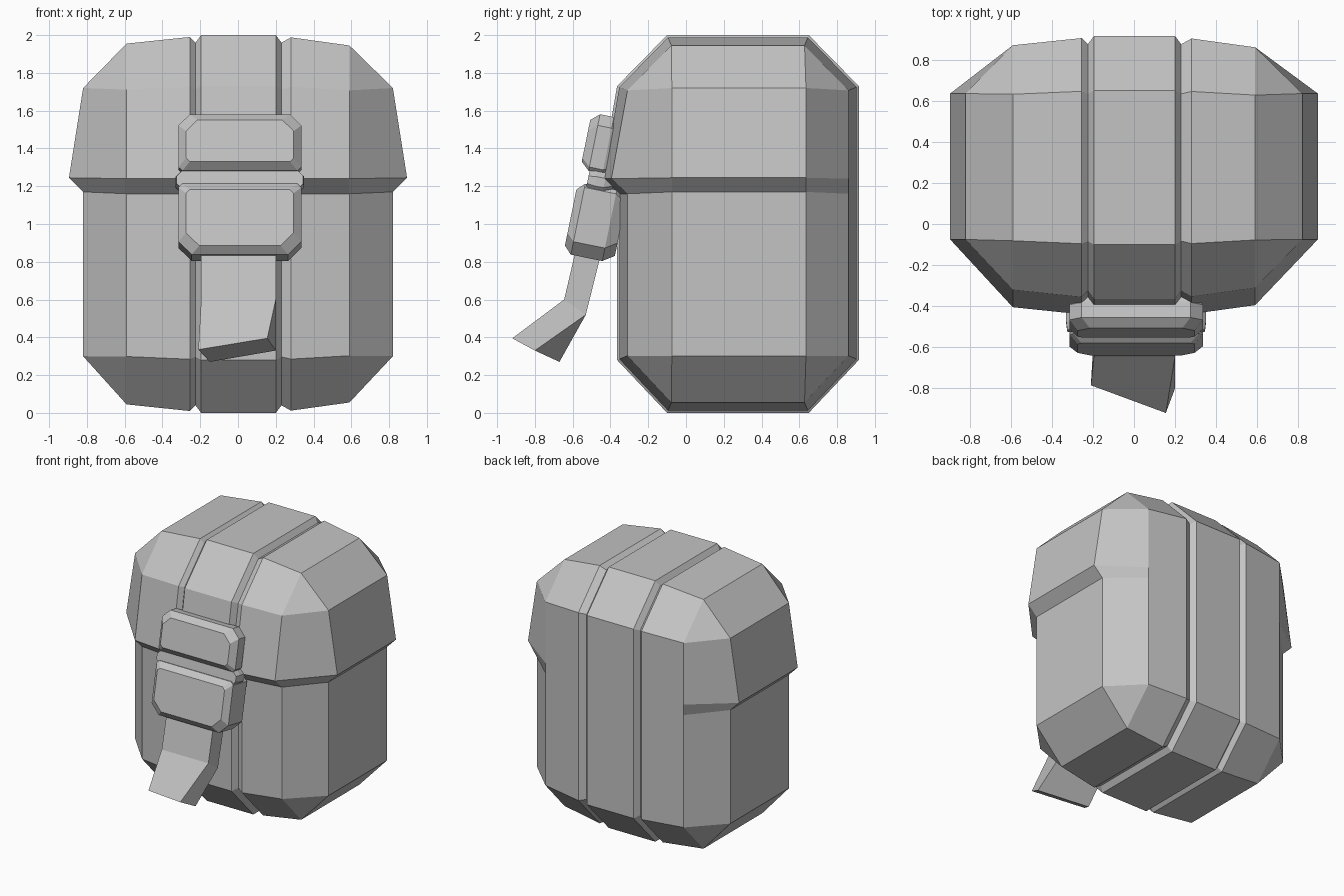
import bpy
import bmesh

cube = bpy.data.objects.get("Cube")
if cube:
    bpy.data.objects.remove(cube)

grey = bpy.data.materials.new("plain_grey")
grey.use_nodes = True
COLOUR = (0.55, 0.55, 0.55, 1)
grey.diffuse_color = COLOUR
grey.node_tree.nodes["Principled BSDF"].inputs["Base Color"].default_value = COLOUR


def loft(name, rings, caps):
    """Join matching rings of points, close with caps, merge collapsed corners."""
    bm = bmesh.new()
    cache = {}

    def vert(p):
        key = tuple(round(c, 4) for c in p)
        if key not in cache:
            cache[key] = bm.verts.new(key)
        return cache[key]

    def face(points):
        verts = list(dict.fromkeys(vert(p) for p in points))
        if len(verts) > 2:
            bm.faces.new(verts)

    for a, b in zip(rings, rings[1:]):
        for i in range(len(a)):
            j = (i + 1) % len(a)
            face((a[i], a[j], b[j], b[i]))
    for ring in (rings[0], rings[-1]):
        for cap in caps:
            face([ring[i] for i in cap])
    bmesh.ops.recalc_face_normals(bm, faces=bm.faces[:])
    mesh = bpy.data.meshes.new(name)
    bm.to_mesh(mesh)
    bm.free()
    mesh.materials.append(grey)
    obj = bpy.data.objects.new(name, mesh)
    bpy.context.collection.objects.link(obj)
    return obj


# Pouch body: side profiles inset by d, with a lid lip on the front
def profile(x, d):
    k = 0.41 * d
    yz = [(-0.10 + k, d), (0.65 - k, d), (0.915 - d, 0.28 + k),
          (0.915 - d, 1.16), (0.915 - d, 1.24), (0.915 - d, 1.73 - k),
          (0.65 - k, 2 - d), (-0.10 + k, 2 - d), (-0.365 + d, 1.73 - k),
          (-0.45 + d, 1.24), (-0.365 + d, 1.16), (-0.365 + d, 0.28 + k)]
    return [(x, y, z) for y, z in yz]


# End panels: corners collapse to a rectangle with the lip flaring outwards
def side_panel(sign):
    f, b = -0.075, 0.635
    x, lip = 0.82 * sign, 0.895 * sign
    low, mid, edge, high = 0.3, 1.17, 1.245, 1.72
    return [(x, f, low), (x, b, low), (x, b, low), (x, b, mid),
            (lip, b, edge), (x, b, high), (x, b, high), (x, f, high),
            (x, f, high), (lip, f, edge), (x, f, mid), (x, f, low)]


stations = [(-0.59, 0.045), (-0.255, 0.01), (-0.225, 0.04), (-0.195, 0),
            (0.2, 0), (0.23, 0.04), (0.28, 0.012), (0.59, 0.055)]
body_rings = [side_panel(-1)] + [profile(x, d) for x, d in stations] + [side_panel(1)]
loft("pouch_body", body_rings, [(0, 1, 3, 10), (10, 3, 4, 9), (9, 4, 6, 7)])


# Buckle parts: bevelled plates leaning with the front of the lid
def plate(name, y, z, half, low, high, cut_low, cut_high, layers):
    rings = []
    for depth, inset in layers:
        w, lo, hi = half - inset, low + inset, high - inset
        outline = [(-w + cut_low, lo), (w - cut_low, lo), (w, lo + cut_low),
                   (w, hi - cut_high), (w - cut_high, hi), (-w + cut_high, hi),
                   (-w, hi - cut_high), (-w, lo + cut_low)]
        rings.append([(u + 0.01, y + 0.2 * s + 0.98 * depth, z + 0.98 * s - 0.2 * depth)
                      for u, s in outline])
    return loft(name, rings, [range(8)])


plate("upper_buckle", -0.55, 1.34, 0.325, -0.05, 0.255, 0.02, 0.06,
      [(0, 0.04), (0.045, 0), (0.12, 0), (0.18, 0.03)])
plate("buckle_tongue", -0.525, 1.21, 0.34, -0.03, 0.08, 0.03, 0.03,
      [(0, 0.005), (0.04, 0), (0.09, 0), (0.14, 0.02)])
plate("lower_buckle", -0.64, 0.89, 0.325, -0.045, 0.338, 0.07, 0.02,
      [(0, 0.04), (0.04, 0), (0.21, 0), (0.27, 0.04)])


# Hanging strap with a twisted free end
def strap_section(front, back):
    return [(x, y, z) for x, (y, z) in
            ((-0.195, front), (0.2, front), (0.2, back), (-0.195, back))]


strap_end = [(-0.21, -0.785, 0.335), (0.155, -0.92, 0.395),
             (0.2, -0.8, 0.33), (-0.15, -0.67, 0.27)]
loft("strap", [strap_section((-0.57, 0.92), (-0.43, 0.92)),
               strap_section((-0.645, 0.6), (-0.53, 0.52)), strap_end], [range(4)])
